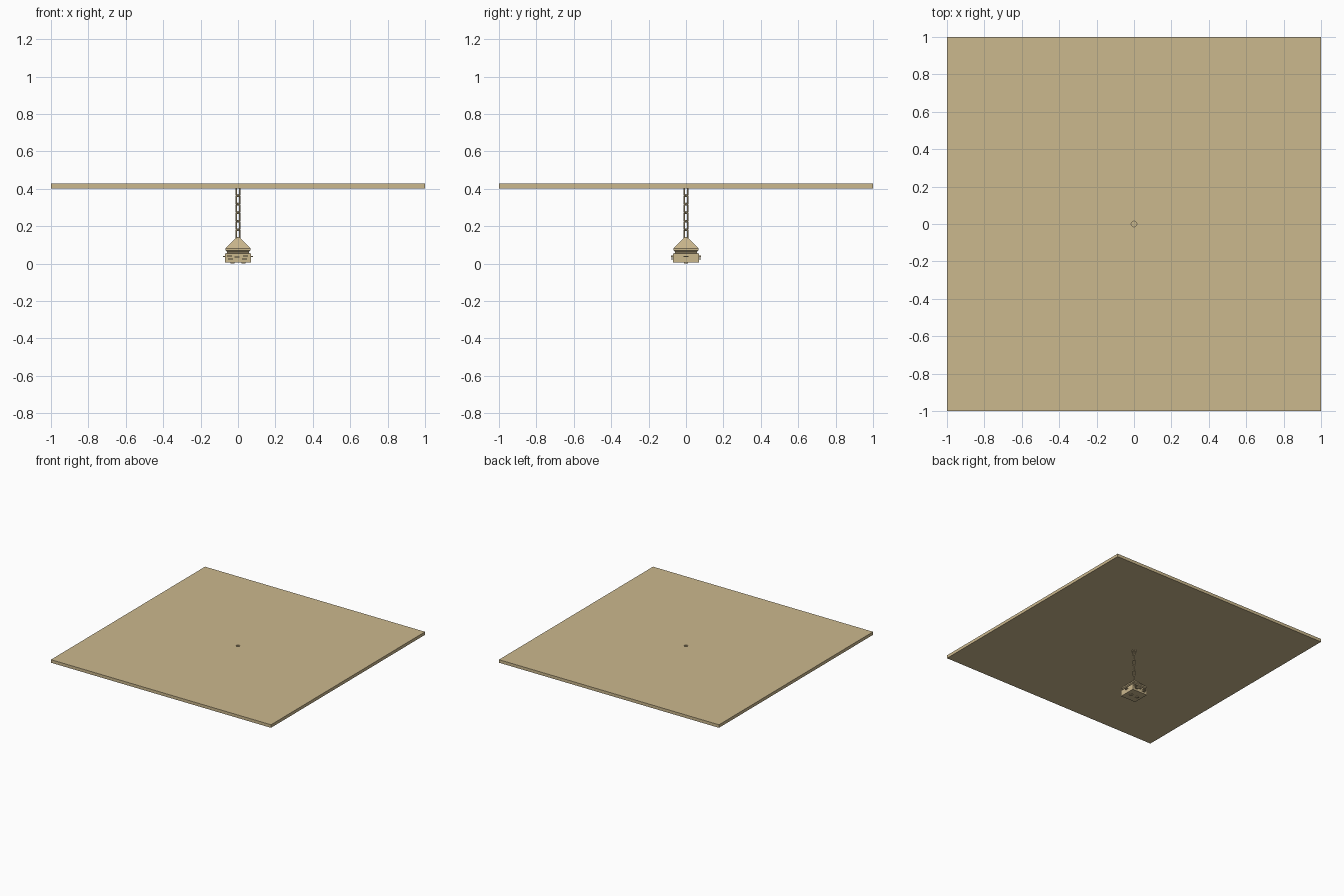
import bpy, bmesh, math
from mathutils import Matrix, Vector

if "Cube" in bpy.data.objects:
    bpy.data.objects.remove(bpy.data.objects["Cube"])

tan = bpy.data.materials.new("tan")
tan.diffuse_color = (0.60, 0.48, 0.27, 1)
tan.use_nodes = True
tan.node_tree.nodes["Principled BSDF"].inputs["Base Color"].default_value = tan.diffuse_color


def finish(name, bm):
    bmesh.ops.recalc_face_normals(bm, faces=bm.faces)
    me = bpy.data.meshes.new(name)
    bm.to_mesh(me)
    bm.free()
    me.materials.append(tan)
    ob = bpy.data.objects.new(name, me)
    bpy.context.collection.objects.link(ob)
    return ob


def box(bm, c, s):
    m = Matrix.Translation(c) @ Matrix.Diagonal((*s, 1))
    bmesh.ops.create_cube(bm, size=1, matrix=m)


def square_loft(name, profile):
    """Stack of square rings given as (half width, z)."""
    bm = bmesh.new()
    rings = [[bm.verts.new((x * h, y * h, z)) for x, y in ((-1, -1), (1, -1), (1, 1), (-1, 1))]
             for h, z in profile]
    for a, b in zip(rings, rings[1:]):
        for i in range(4):
            j = (i + 1) % 4
            bm.faces.new((a[i], a[j], b[j], b[i]))
    bm.faces.new(rings[0][::-1])
    bm.faces.new(rings[-1])
    return finish(name, bm)


def link(name, z, length, radius, wire, turn):
    """Elongated chain link: a stadium path swept with a round section."""
    bm = bmesh.new()
    n, k = 16, 8
    straight = length / 2 - radius - wire
    rings = []
    for i in range(n):
        a = 2 * math.pi * (i + 0.5) / n
        d = Vector((math.cos(a), 0, math.sin(a)))
        c = d * radius + Vector((0, 0, math.copysign(straight, d.z)))
        rings.append([bm.verts.new(c + wire * (d * math.cos(2 * math.pi * j / k)
                      + Vector((0, math.sin(2 * math.pi * j / k), 0)))) for j in range(k)])
    for i in range(n):
        for j in range(k):
            a, b = rings[i], rings[(i + 1) % n]
            bm.faces.new((a[j], a[(j + 1) % k], b[(j + 1) % k], b[j]))
    for f in bm.faces:
        f.smooth = True
    bmesh.ops.transform(bm, verts=bm.verts,
                        matrix=Matrix.Translation((0, 0, z)) @ Matrix.Rotation(turn, 4, 'Z'))
    return finish(name, bm)


# Ceiling slab with a small centre hole
bm = bmesh.new()
box(bm, (0, 0, 0.415), (2, 2, 0.025))
slab = finish("ceiling_slab", bm)
bm = bmesh.new()
bmesh.ops.create_cone(bm, cap_ends=True, segments=16, radius1=0.015, radius2=0.015, depth=0.02,
                      matrix=Matrix.Translation((0, 0, 0.4275)))
cutter = finish("hole_cutter", bm)
cutter.hide_render = True
cutter.hide_viewport = True
mod = slab.modifiers.new("hole", 'BOOLEAN')
mod.object = cutter
mod.operation = 'DIFFERENCE'

# Chain: links turned alternately
for i in range(6):
    link(f"chain_link_{i + 1}", 0.158 + i * 0.0455, 0.062, 0.0125, 0.0045,
         math.pi / 4 + i * math.pi / 2)

# Weight: sloped cap, dark groove and block
square_loft("pyramid_cap", [(0.058, 0.064), (0.068, 0.070), (0.068, 0.080), (0.010, 0.138), (0.005, 0.142)])
square_loft("neck", [(0.066, 0.050), (0.058, 0.058), (0.058, 0.066)])
square_loft("block", [(0.069, 0.006), (0.069, 0.055)])

# Small staggered bars on the sides of the block
for side in range(4):
    bm = bmesh.new()
    bars = [(-0.045, 0.040), (-0.005, 0.036), (0.04, 0.040), (-0.04, 0.024), (0.035, 0.024)]
    if side % 2:
        bars = [(0, 0.038)]
    for x, z in bars:
        box(bm, (x, -0.072, z), (0.026, 0.016, 0.006))
    bmesh.ops.transform(bm, verts=bm.verts, matrix=Matrix.Rotation(side * math.pi / 2, 4, 'Z'))
    finish(f"block_bars_{side + 1}", bm)

# Feet
bm = bmesh.new()
for x in (-0.03, 0.03):
    box(bm, (x, 0, 0.004), (0.02, 0.02, 0.008))
finish("feet", bm)
